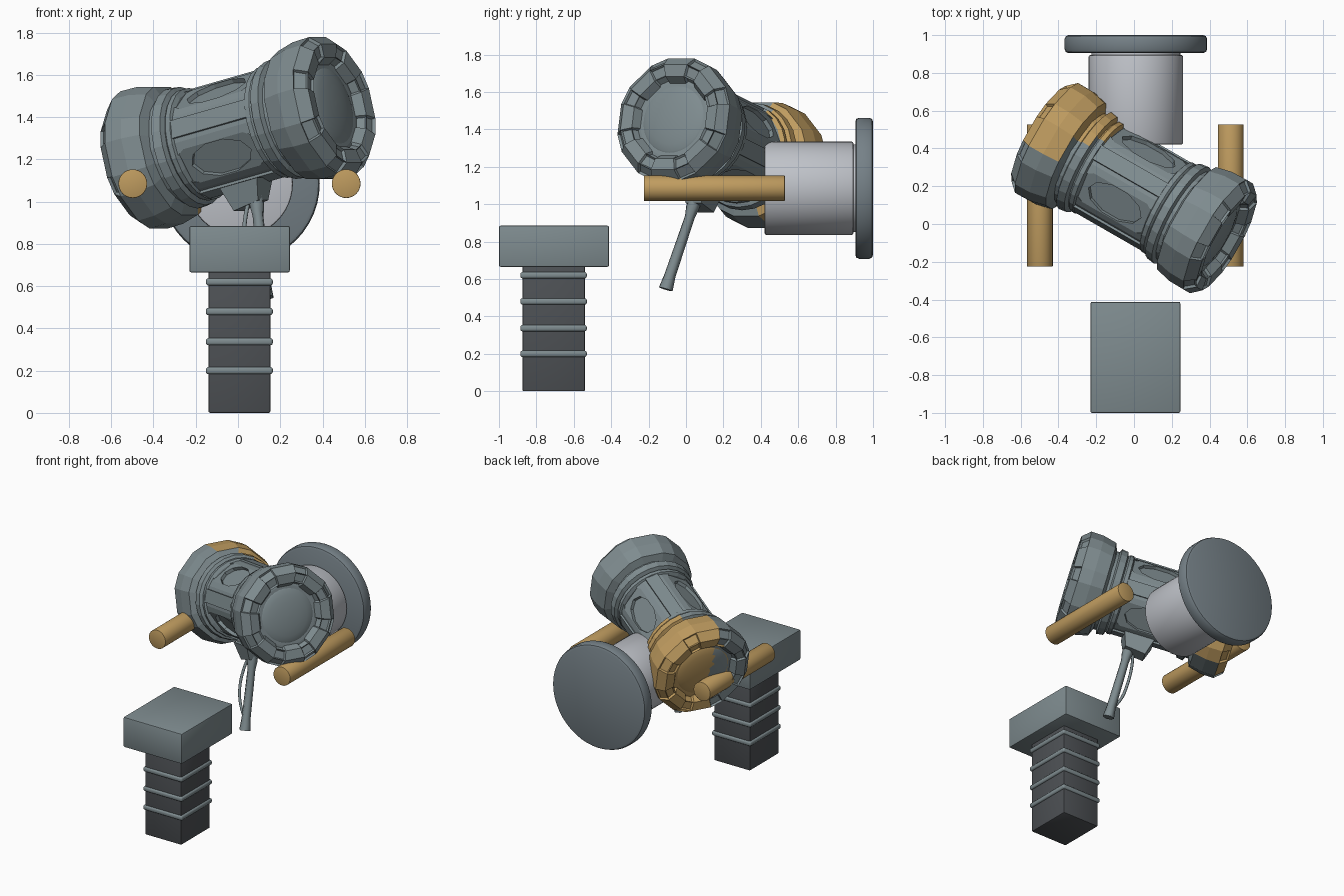
import bpy, bmesh, math
from mathutils import Matrix, Vector

if "Cube" in bpy.data.objects:
    bpy.data.objects.remove(bpy.data.objects["Cube"])


def material(name, rgb):
    m = bpy.data.materials.new(name)
    m.diffuse_color = (*rgb, 1)
    m.use_nodes = True
    m.node_tree.nodes["Principled BSDF"].inputs["Base Color"].default_value = m.diffuse_color
    return m


GREY = material("blue_grey", (0.21, 0.26, 0.275))
DISC = material("slate_grey", (0.18, 0.22, 0.245))
SILVER = material("silver", (0.52, 0.54, 0.58))
DARK = material("charcoal", (0.075, 0.082, 0.09))
GOLD = material("brass", (0.52, 0.33, 0.115))


def finish(name, bm, *mats, smooth=0):
    bmesh.ops.recalc_face_normals(bm, faces=bm.faces)
    me = bpy.data.meshes.new(name)
    bm.to_mesh(me)
    bm.free()
    for m in mats:
        me.materials.append(m)
    ob = bpy.data.objects.new(name, me)
    bpy.context.collection.objects.link(ob)
    if smooth:
        bpy.ops.object.select_all(action='DESELECT')
        bpy.context.view_layer.objects.active = ob
        ob.select_set(True)
        bpy.ops.object.shade_smooth_by_angle(angle=math.radians(smooth))
    return ob


def box(name, lo, hi, mat, bevel=0.008, segments=2):
    lo, hi = Vector(lo), Vector(hi)
    bm = bmesh.new()
    bmesh.ops.create_cube(bm, size=1, matrix=Matrix.Translation((lo + hi) / 2)
                          @ Matrix.Diagonal((*(hi - lo), 1)))
    bmesh.ops.bevel(bm, geom=bm.edges[:], offset=bevel, segments=segments,
                    profile=0.5, affect='EDGES')
    return finish(name, bm, mat, smooth=35)


def lathe(profile, angles):
    """Rings of (radius, height) around local z; open ends become caps."""
    bm = bmesh.new()
    rings = [[bm.verts.new((r * math.cos(a), r * math.sin(a), s)) for a in angles]
             for r, s in profile]
    n = len(angles)
    for a, b in zip(rings, rings[1:]):
        for i in range(n):
            bm.faces.new((a[i], a[(i + 1) % n], b[(i + 1) % n], b[i]))
    bm.faces.new(rings[0])
    bm.faces.new(rings[-1])
    bmesh.ops.recalc_face_normals(bm, faces=bm.faces)
    return bm


def even(n, start=0.0):
    return [start + math.tau * i / n for i in range(n)]


def y_cylinder(name, x, z, r, y0, y1, mat, bevel=0.004, sides=40):
    prof = [(r - bevel, y0), (r - bevel * 0.3, y0 + bevel * 0.3), (r, y0 + bevel),
            (r, y1 - bevel), (r - bevel * 0.3, y1 - bevel * 0.3), (r - bevel, y1)]
    bm = lathe(prof, even(sides))
    bm.transform(Matrix.Translation((x, 0, z)) @ Matrix.Rotation(-math.pi / 2, 4, 'X'))
    return finish(name, bm, mat, smooth=40)


# Square post with bands and a block on top
box("post", (-0.14, -0.875, 0), (0.153, -0.54, 0.68), DARK)
for z in (0.2, 0.337, 0.48, 0.62):
    box("post_band", (-0.152, -0.886, z - 0.017), (0.165, -0.53, z + 0.017),
        GREY, 0.012, 3)
box("post_block", (-0.23, -1.0, 0.665), (0.245, -0.412, 0.885), GREY)

# Rear drum, wall disc and the two side rods
y_cylinder("drum", 0.01, 1.085, 0.25, 0.42, 0.895, SILVER, 0.01, 48)
y_cylinder("drum_spindle", 0.01, 1.085, 0.235, 0.88, 0.92, SILVER, 0.002, 48)
y_cylinder("wall_disc", 0.01, 1.085, 0.377, 0.905, 1.0, DISC, 0.02, 48)
for x in (-0.498, 0.512):
    y_cylinder("side_rod", x, 1.085, 0.068, -0.225, 0.528, GOLD, 0.003, 32)

# Local frame of the tilted barrel: z along it, x to the front, y downwards
axis = Vector((0.94, -0.54, 0.27)).normalized()
front = Vector((axis.y, -axis.x, 0)).normalized()
BARREL = Matrix((front, axis.cross(front), axis)).transposed().to_4x4()
BARREL.translation = (0, 0.19, 1.325)


def barrel_part(name, bm, gold_from=9.0, smooth=0):
    """Place a barrel part; faces beyond gold_from in y are brass."""
    bm.transform(BARREL)
    for f in bm.faces:
        f.material_index = int(f.calc_center_median().y > gold_from)
    return finish(name, bm, GREY, GOLD, smooth=smooth)


# Barrel body, with four flat panels and hexagonal windows cut into it
body = barrel_part("barrel_body", lathe([(0.258, -0.36), (0.258, 0.36)], even(24)))


def prism_cutter(outline, angle, depth):
    bm = bmesh.new()
    turn = Matrix.Rotation(angle, 4, 'Z')
    low, high = [[bm.verts.new(turn @ Vector((x, w, s))) for w, s in outline]
                 for x in (depth, 0.4)]
    n = len(outline)
    bm.faces.new(low)
    bm.faces.new(high)
    for i in range(n):
        bm.faces.new((low[i], low[(i + 1) % n], high[(i + 1) % n], high[i]))
    bm.transform(BARREL)
    cutter = finish("window_cutter", bm, GREY)
    cutter.hide_render = True
    mod = body.modifiers.new("window", 'BOOLEAN')
    mod.operation, mod.object, mod.solver = 'DIFFERENCE', cutter, 'EXACT'
    bpy.context.view_layer.objects.active = body
    bpy.ops.object.modifier_apply(modifier=mod.name)
    bpy.data.objects.remove(cutter)


panel = [(-0.115, -0.13), (-0.07, -0.21), (0.07, -0.21), (0.115, -0.13),
         (0.115, 0.13), (0.07, 0.21), (-0.07, 0.21), (-0.115, 0.13)]
window = [(0.092 * math.cos(a), 0.165 * math.sin(a)) for a in even(10, math.pi / 10)]
for k in range(4):
    angle = math.radians(30 + 90 * k)
    prism_cutter(panel, angle, 0.238)
    prism_cutter(window, angle, 0.215)

# Raised straps between the windows
for k in range(4):
    bm = bmesh.new()
    bmesh.ops.create_cube(bm, size=1, matrix=Matrix.Rotation(math.radians(75 + 90 * k), 4, 'Z')
                          @ Matrix.Translation((0.245, 0, 0))
                          @ Matrix.Diagonal((0.04, 0.09, 0.42, 1)))
    barrel_part("barrel_strap", bm)

# Stepped collars, faceted end caps and domed lenses at both ends
cap_angles = [math.radians(45 * k + d) for k in range(8) for d in (-14, 14)]
collar = [(0.25, 0.2), (0.272, 0.21), (0.272, 0.235), (0.262, 0.245), (0.288, 0.255),
          (0.294, 0.30), (0.27, 0.31), (0.27, 0.36)]
cap = [(0.26, 0.325), (0.322, 0.35), (0.343, 0.44), (0.345, 0.53), (0.298, 0.583),
       (0.232, 0.575), (0.205, 0.53), (0.19, 0.53)]
dome = [(0.2 * math.cos(t), 0.515 + 0.04 * math.sin(t))
        for t in (0, 0.25, 0.5, 0.8, 1.1, 1.35, 1.54)]
for end, side in (("front", 1), ("rear", -1)):
    def ends(profile):
        return [(r, s * side) for r, s in profile]
    barrel_part(end + "_collar", lathe(ends(collar), even(24)), 0.45)
    bm = lathe(ends(cap), cap_angles)
    # sunken notches in the narrow faces of the rim
    notches = []
    for f in bm.faces:
        c = f.calc_center_median()
        off = (math.degrees(math.atan2(c.y, c.x)) - 22.5) % 45
        if 0.53 < abs(c.z) < 0.582 and c.xy.length > 0.21 and min(off, 45 - off) < 2:
            notches.append(f)
    bmesh.ops.inset_individual(bm, faces=notches, thickness=0.008, depth=-0.014)
    barrel_part(end + "_cap", bm, 0.41)
    barrel_part(end + "_lens", lathe(ends(dome), even(32)), 0.41, smooth=40)


# Bracket under the barrel, slanted handle and its loose cable
def tube(name, points, mat, sides_res, spline='POLY'):
    cu = bpy.data.curves.new(name, 'CURVE')
    cu.dimensions, cu.bevel_depth, cu.bevel_resolution = '3D', 1.0, sides_res
    cu.use_fill_caps = True
    sp = cu.splines.new(spline)
    sp.points.add(len(points) - 1)
    for p, (x, y, z, r) in zip(sp.points, points):
        p.co, p.radius = (x, y, z, 1), r
    if spline == 'NURBS':
        sp.use_endpoint_u, sp.order_u = True, 3
    cu.materials.append(mat)
    ob = bpy.data.objects.new(name, cu)
    bpy.context.collection.objects.link(ob)


bm = bmesh.new()
bmesh.ops.create_cube(bm, size=1, matrix=Matrix.Translation((0.05, 0.08, 1.035))
                      @ Matrix.Rotation(math.radians(-30), 4, 'Z')
                      @ Matrix.Rotation(math.radians(-14), 4, 'Y')
                      @ Matrix.Diagonal((0.21, 0.15, 0.11, 1)))
bottom = sorted(bm.faces, key=lambda f: f.calc_center_median().z)[0]
bmesh.ops.scale(bm, verts=bottom.verts, vec=(0.65, 0.65, 1),
                space=Matrix.Translation(-bottom.calc_center_median()))
finish("handle_bracket", bm, GREY)
tube("handle", [(0.085, 0.05, 1.03, 0.036), (0.09, 0.035, 0.98, 0.036),
                (0.095, 0.02, 0.93, 0.027), (0.125, -0.085, 0.62, 0.031),
                (0.132, -0.108, 0.545, 0.039)], GREY, 1)
tube("handle_cable", [(0.05, 0.05, 1.0, 0.01), (0.03, 0.02, 0.92, 0.01),
                      (0.03, -0.03, 0.8, 0.01), (0.06, -0.06, 0.68, 0.01),
                      (0.115, -0.085, 0.61, 0.01)], GREY, 2, 'NURBS')
